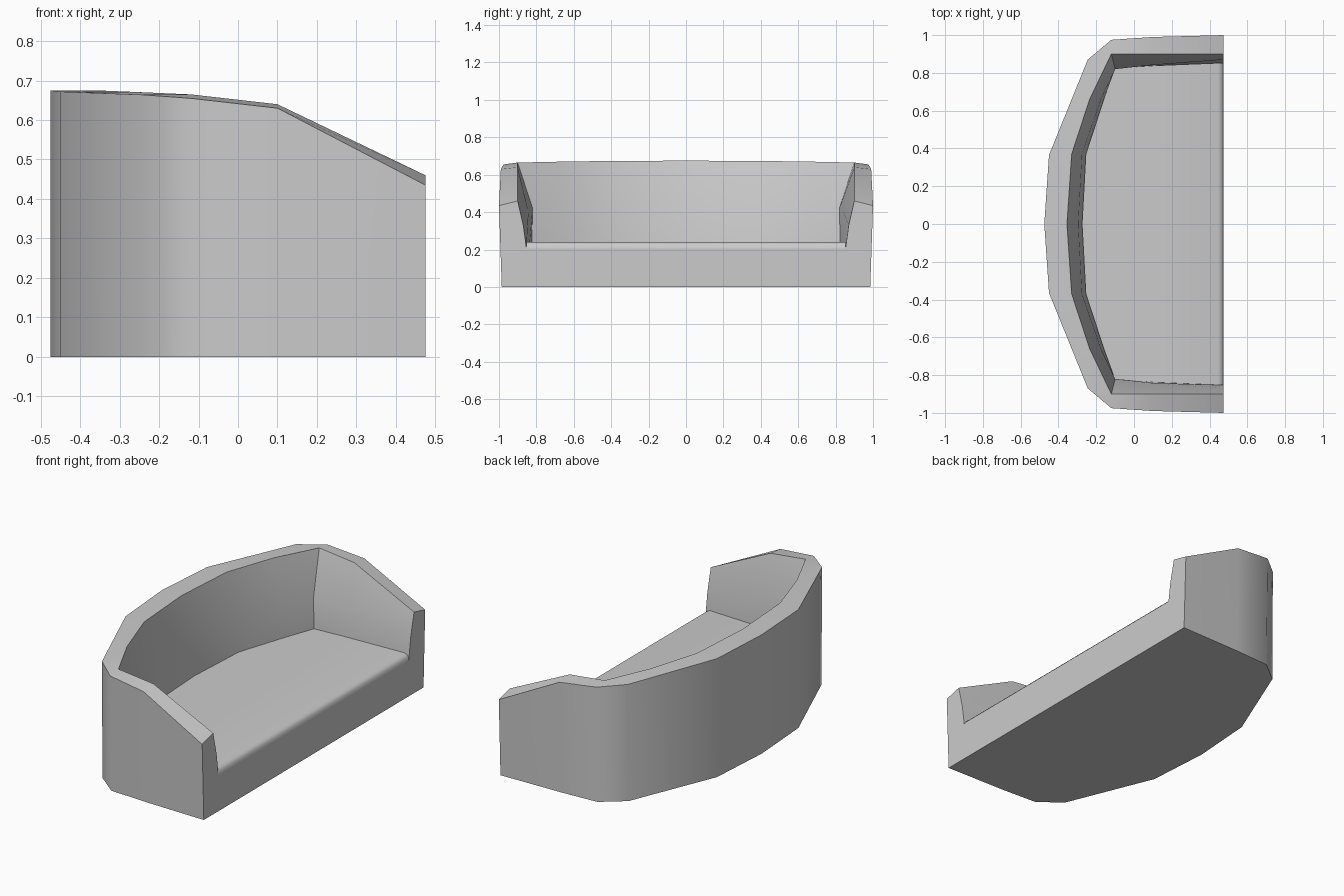
import bpy, math

if "Cube" in bpy.data.objects:
    bpy.data.objects.remove(bpy.data.objects["Cube"])

# Half cross-sections from arm front to back centre:
# outer base, outer top, inner rim, inner mid, seat line (x, y, z)
HALF = [
    [(.475, .985, 0), (.475, 1.0, .435), (.475, .9, .46), (.475, .87, .33), (.475, .853, .205)],
    [(.1, .977, 0), (.1, .99, .63), (.1, .9, .64), (.1, .842, .4), (.1, .838, .205)],
    [(-.12, .965, 0), (-.12, .975, .655), (-.12, .9, .665), (-.1, .82, .42), (-.1, .825, .205)],
    [(-.245, .865, 0), (-.245, .87, .664), (-.235, .66, .67), (-.175, .66, .42), (-.16, .66, .205)],
    [(-.45, .365, 0), (-.45, .365, .672), (-.33, .37, .674), (-.275, .37, .42), (-.255, .37, .205)],
    [(-.475, 0, 0), (-.475, 0, .675), (-.355, 0, .675), (-.295, 0, .42), (-.275, 0, .205)],
]


def flip(p):
    return (p[0], -p[1], p[2])


def build(name, verts, faces):
    me = bpy.data.meshes.new(name)
    me.from_pydata(verts, [], faces)
    ob = bpy.data.objects.new(name, me)
    bpy.context.collection.objects.link(ob)
    bpy.ops.object.select_all(action='DESELECT')
    ob.select_set(True)
    bpy.context.view_layer.objects.active = ob
    bpy.ops.object.shade_smooth_by_angle(angle=math.radians(42))
    return ob


# Wraparound shell: arms, back, base and front panel
stations = HALF + [[flip(p) for p in s] for s in reversed(HALF[:-1])]
n, m = len(stations), len(HALF[0])
verts = [p for s in stations for p in s]
faces = [(i * m + j, i * m + j + 1, (i + 1) * m + j + 1, (i + 1) * m + j)
         for i in range(n - 1) for j in range(m - 1)]
last = (n - 1) * m
faces.append((0, last, last + 4, 4))                      # panel under the seat
for j in (1, 2, 3):                                       # arm ends
    faces.append((0, 4, 3, 2, 1)) if j == 1 else None
faces.append((last, last + 1, last + 2, last + 3, last + 4))
faces.append(tuple(i * m for i in reversed(range(n))))    # underside
build("sofa_shell", verts, faces)

# Seat with a rounded front lip
back = [(s[4][0], s[4][1], .24) for s in stations[1:-1]]
lip = [(.445, .852, .24), (.462, .853, .234), (.472, .853, .222), (.475, .853, .205)]
k = len(back)
sv = back + lip + [flip(p) for p in lip]
sf = [tuple([k] + list(range(k)) + [k + 4])]
sf += [(k + i, k + 4 + i, k + 5 + i, k + 1 + i) for i in range(3)]
build("seat", sv, sf)

# Consistent outward normals
import bmesh
for ob in bpy.context.collection.objects:
    bm = bmesh.new()
    bm.from_mesh(ob.data)
    bmesh.ops.recalc_face_normals(bm, faces=bm.faces)
    if ob.name == "seat":
        top = max(bm.faces, key=lambda f: f.calc_area())
        if top.normal.z < 0:
            bmesh.ops.reverse_faces(bm, faces=bm.faces)
    else:
        base = max(bm.faces, key=lambda f: f.calc_area())
        if base.normal.z > 0:
            bmesh.ops.reverse_faces(bm, faces=bm.faces)
    bm.to_mesh(ob.data)
    bm.free()
